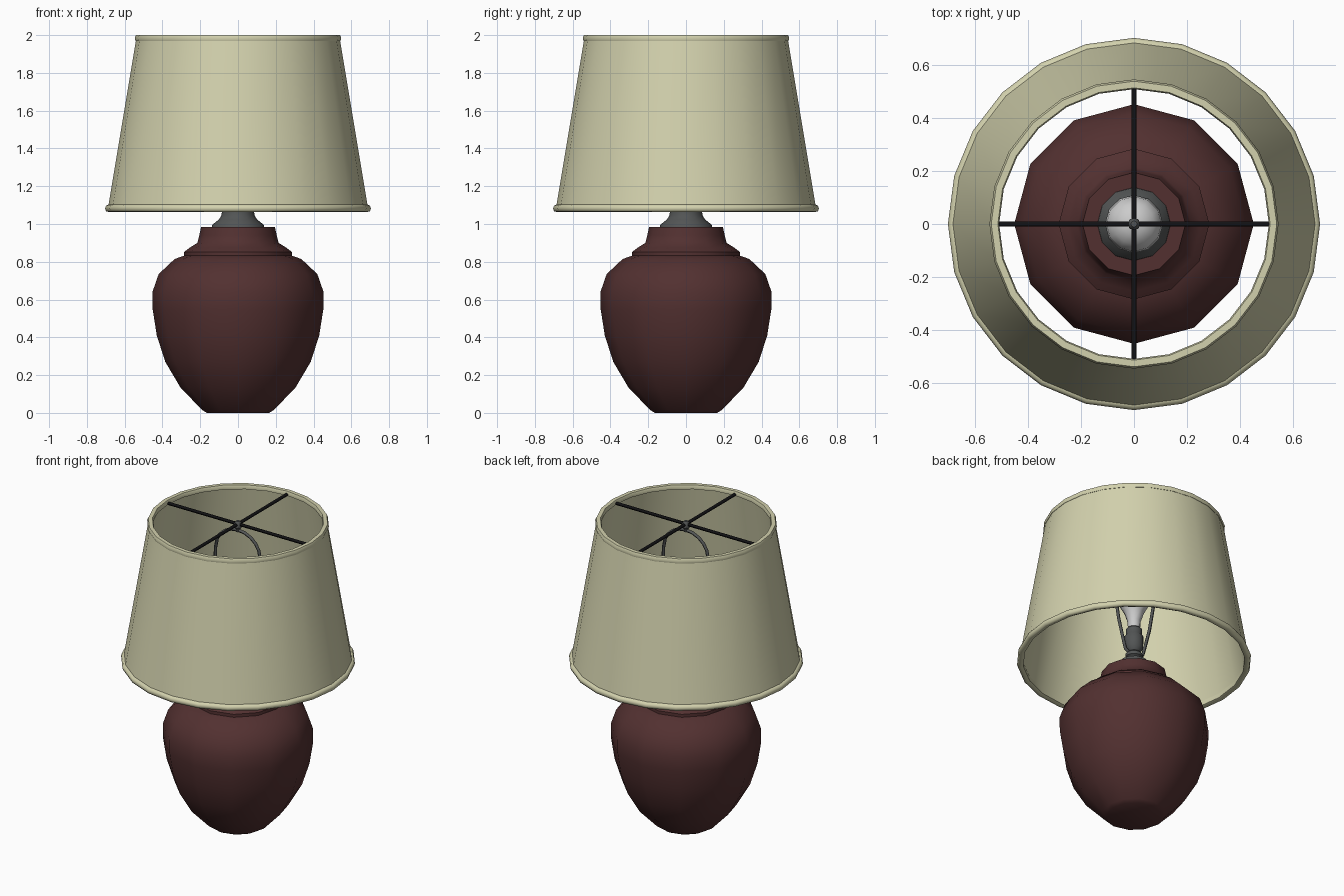
import bpy, math
from math import sin, cos, pi, radians

if "Cube" in bpy.data.objects:
    bpy.data.objects.remove(bpy.data.objects["Cube"])


def material(name, rgb):
    m = bpy.data.materials.new(name)
    m.diffuse_color = (*rgb, 1)
    m.use_nodes = True
    m.node_tree.nodes["Principled BSDF"].inputs["Base Color"].default_value = m.diffuse_color
    return m


RED = material("oxblood_glaze", (0.085, 0.03, 0.03))
CREAM = material("cream_fabric", (0.65, 0.64, 0.42))
METAL = material("dark_metal", (0.085, 0.09, 0.09))
BLACK = material("black_wire", (0.006, 0.006, 0.007))
GLASS = material("white_glass", (0.8, 0.8, 0.8))


def finish(obj, mat, angle=40):
    obj.data.materials.append(mat)
    bpy.ops.object.select_all(action='DESELECT')
    obj.select_set(True)
    bpy.context.view_layer.objects.active = obj
    bpy.ops.object.shade_smooth_by_angle(angle=radians(angle))
    return obj


def lathe(name, profile, sides, mat, closed=False, angle=40):
    """Revolve (radius, height) points about z; open profiles get end caps."""
    n = len(profile)
    verts = [(r * cos(2 * pi * s / sides), r * sin(2 * pi * s / sides), z)
             for r, z in profile for s in range(sides)]
    faces = []
    for i in range(n if closed else n - 1):
        a, b = i * sides, (i + 1) % n * sides
        for s in range(sides):
            t = (s + 1) % sides
            faces.append((a + s, a + t, b + t, b + s))
    if not closed:
        faces.append(tuple(reversed(range(sides))))
        faces.append(tuple(range((n - 1) * sides, n * sides)))
    mesh = bpy.data.meshes.new(name)
    mesh.from_pydata(verts, [], faces)
    obj = bpy.data.objects.new(name, mesh)
    bpy.context.collection.objects.link(obj)
    return finish(obj, mat, angle)


def tube(name, points, radius, mat):
    """Sweep a round wire along a path."""
    curve = bpy.data.curves.new(name, 'CURVE')
    curve.dimensions = '3D'
    curve.bevel_depth = radius
    curve.bevel_resolution = 1
    curve.use_fill_caps = True
    spline = curve.splines.new('POLY')
    spline.points.add(len(points) - 1)
    for p, co in zip(spline.points, points):
        p.co = (*co, 1)
    obj = bpy.data.objects.new(name, curve)
    bpy.context.collection.objects.link(obj)
    bpy.ops.object.select_all(action='DESELECT')
    obj.select_set(True)
    bpy.context.view_layer.objects.active = obj
    bpy.ops.object.convert(target='MESH')
    return finish(bpy.context.view_layer.objects.active, mat, 60)


# Ceramic body with stepped neck
lathe("ceramic_body", [
    (0.165, 0.0), (0.19, 0.015), (0.305, 0.135), (0.385, 0.27), (0.43, 0.41),
    (0.452, 0.55), (0.453, 0.64), (0.42, 0.735), (0.335, 0.815), (0.285, 0.832),
    (0.285, 0.852), (0.255, 0.875), (0.215, 0.9), (0.205, 0.94), (0.195, 0.985)],
    12, RED, angle=50)

# Metal cap, stem and bulb socket
lathe("cap_and_socket", [
    (0.14, 0.98), (0.137, 0.995), (0.1, 1.025), (0.088, 1.045), (0.085, 1.065),
    (0.04, 1.075), (0.035, 1.09), (0.052, 1.1), (0.052, 1.12), (0.035, 1.135),
    (0.055, 1.16), (0.058, 1.24), (0.05, 1.25), (0.05, 1.29), (0.04, 1.3)],
    12, METAL)

# Light bulb
lathe("light_bulb", [
    (0.037, 1.295), (0.04, 1.35), (0.06, 1.41), (0.092, 1.47), (0.11, 1.53),
    (0.104, 1.58), (0.078, 1.62), (0.04, 1.642), (0.005, 1.648)],
    12, GLASS, angle=60)

# Harp: wire loop around the bulb
half = [(0.045, 1.125), (0.068, 1.14), (0.085, 1.2), (0.12, 1.33), (0.15, 1.5),
        (0.167, 1.66), (0.165, 1.78)]
arch = [(0.16 * cos(a), 1.8 + 0.14 * sin(a))
        for a in (pi * k / 10 for k in range(1, 10))]
path = half + arch + [(-x, z) for x, z in reversed(half)]
tube("harp", [(x, 0, z) for x, z in path], 0.01, METAL)

# Finial holding the shade
lathe("finial", [(0.012, 1.93), (0.014, 1.95), (0.024, 1.96), (0.024, 1.985),
                 (0.012, 2.0)], 8, METAL)

# Crossed spider bars
tube("spider_bar_x", [(-0.51, 0, 1.98), (0.51, 0, 1.98)], 0.01, BLACK)
tube("spider_bar_y", [(0, -0.51, 1.98), (0, 0.51, 1.98)], 0.01, BLACK)

# Fabric shade with rolled trims
lathe("shade", [(0.688, 1.085), (0.538, 1.985), (0.52, 1.985), (0.67, 1.085)],
      24, CREAM, closed=True)
lathe("shade_top_trim", [(0.512, 1.972), (0.543, 1.97), (0.547, 1.985),
                         (0.54, 2.0), (0.515, 2.0), (0.51, 1.987)],
      24, CREAM, closed=True, angle=65)
lathe("shade_bottom_trim", [(0.665, 1.07), (0.682, 1.063), (0.698, 1.067),
                            (0.704, 1.083), (0.698, 1.098), (0.682, 1.104),
                            (0.665, 1.098)],
      24, CREAM, closed=True, angle=65)
